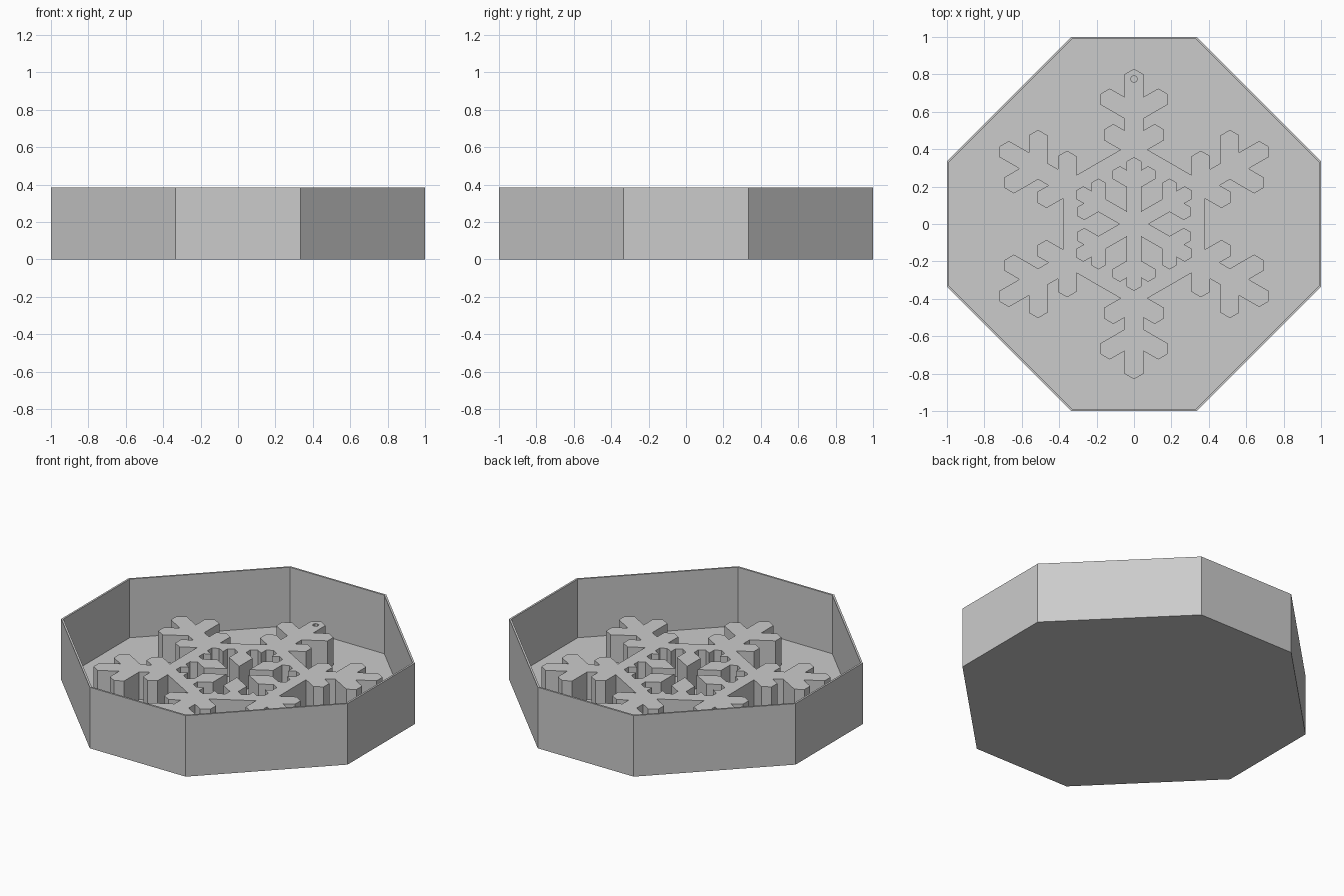
import bpy, bmesh
from math import cos, sin, pi, radians, sqrt
from mathutils import Vector, Matrix

cube = bpy.data.objects.get("Cube")
if cube:
    bpy.data.objects.remove(cube)

HEIGHT, WALL, FLOOR, FLAKE_TOP = 0.385, 0.013, 0.015, 0.19
TAN30 = 1 / sqrt(3)

grey = bpy.data.materials.new("plain grey")
grey.use_nodes = True
colour = (0.6, 0.6, 0.6, 1)
grey.diffuse_color = colour
grey.node_tree.nodes["Principled BSDF"].inputs["Base Color"].default_value = colour


def branch(start, length, w):
    """Outer end of a pointed side branch leaving the arm at 60 degrees, and its upper joint."""
    axis, side = Vector((cos(pi / 6), sin(pi / 6))), Vector((-sin(pi / 6), cos(pi / 6)))
    shoulder = Vector((0, start)) + axis * (length - w * TAN30)
    return [shoulder - side * w, Vector((0, start)) + axis * length,
            shoulder + side * w, Vector((w, start + w * sqrt(3)))]


def lower_joint(start, w):
    return Vector((w, start - w * TAN30))


def flake(half, shared_root=False):
    """Mirror half an arm and repeat it six times, going anticlockwise."""
    left = [Vector((-p.x, p.y)) for p in reversed(half[:-1])]
    if shared_root:
        left.pop()
    arm = half + left
    return [Matrix.Rotation(radians(60 * k), 2) @ p for k in range(6) for p in arm]


# Tray: octagonal box, open at the top
bm = bmesh.new()
c = 0.335
outline = [(c, -1), (1, -c), (1, c), (c, 1), (-c, 1), (-1, c), (-1, -c), (-c, -1)]
bottom = bm.faces.new([bm.verts.new((x, y, 0)) for x, y in outline])
top = bmesh.ops.extrude_face_region(bm, geom=[bottom], use_keep_orig=True)["geom"]
bmesh.ops.translate(bm, vec=(0, 0, HEIGHT), verts=[v for v in top if isinstance(v, bmesh.types.BMVert)])
bmesh.ops.recalc_face_normals(bm, faces=bm.faces)
lid = max(bm.faces, key=lambda f: f.calc_center_median().z)
bmesh.ops.inset_individual(bm, faces=[lid], thickness=WALL)
inner = bmesh.ops.extrude_discrete_faces(bm, faces=[lid])["faces"][0]
bmesh.ops.translate(bm, vec=(0, 0, FLOOR - HEIGHT), verts=inner.verts)
bmesh.ops.recalc_face_normals(bm, faces=bm.faces)
mesh = bpy.data.meshes.new("tray")
bm.to_mesh(mesh)
bm.free()
tray = bpy.data.objects.new("tray", mesh)
bpy.context.collection.objects.link(tray)
mesh.materials.append(grey)

# Large snowflake: hexagonal body with two branch pairs on each arm
w, low, high, tip, body = 0.05, 0.413, 0.592, 0.83, 0.38
root_x = body - cos(pi / 6) * (low - w / cos(pi / 6))
root = Vector((root_x, low - w / cos(pi / 6) + root_x * TAN30))
outer = flake([root] + branch(low, 0.185, w) + [lower_joint(high, w)] + branch(high, 0.207, w)
              + [Vector((w, tip - w * TAN30)), Vector((0, tip))])

# Small snowflake opening: plain spokes with one branch pair
w, low, tip = 0.037, 0.22, 0.355
opening = flake([Vector((w, w * sqrt(3))), lower_joint(low, w)] + branch(low, 0.13, w)
                + [Vector((w, tip - w * TAN30)), Vector((0, tip))], shared_root=True)

# Hanging hole near the tip of the back arm
hole = [Vector((0.018 * cos(k * pi / 4), 0.775 + 0.018 * sin(k * pi / 4))) for k in range(8)]

# Filled and extruded outline with its two openings
curve = bpy.data.curves.new("snowflake_outline", "CURVE")
curve.dimensions = "2D"
curve.fill_mode = "BOTH"
curve.extrude = (FLAKE_TOP - FLOOR) / 2
for points in (outer, opening, hole):
    spline = curve.splines.new("POLY")
    spline.points.add(len(points) - 1)
    for target, p in zip(spline.points, points):
        target.co = (p.x, p.y, 0, 1)
    spline.use_cyclic_u = True
source = bpy.data.objects.new("snowflake_source", curve)
bpy.context.collection.objects.link(source)
mesh = bpy.data.meshes.new_from_object(source.evaluated_get(bpy.context.evaluated_depsgraph_get()))
bpy.data.objects.remove(source)
mesh.name = "snowflake"
bm = bmesh.new()
bm.from_mesh(mesh)
bmesh.ops.remove_doubles(bm, verts=bm.verts, dist=0.0005)
bmesh.ops.recalc_face_normals(bm, faces=bm.faces)
bmesh.ops.translate(bm, vec=(0, 0, (FLAKE_TOP + FLOOR) / 2), verts=bm.verts)
for face in bm.faces:
    face.smooth = False
bm.to_mesh(mesh)
bm.free()
mesh.materials.clear()
mesh.materials.append(grey)
snowflake = bpy.data.objects.new("snowflake", mesh)
bpy.context.collection.objects.link(snowflake)
